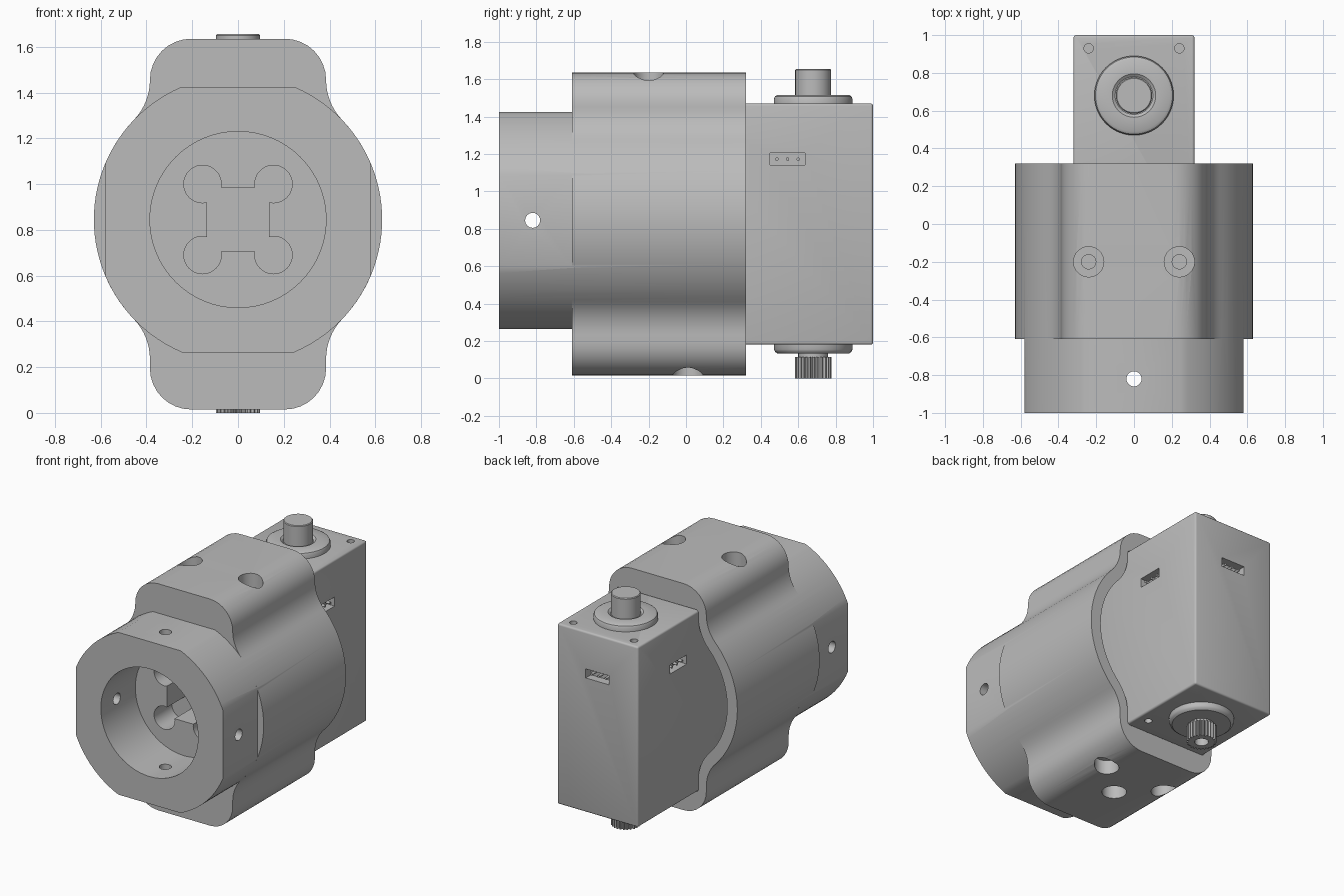
import bpy, bmesh, math
from mathutils import Matrix, Vector

if "Cube" in bpy.data.objects:
    bpy.data.objects.remove(bpy.data.objects["Cube"])

C = 0.845  # height of the main axis

grey = bpy.data.materials.new("plain_grey")
grey.diffuse_color = (0.5, 0.5, 0.5, 1)
grey.use_nodes = True
grey.node_tree.nodes["Principled BSDF"].inputs["Base Color"].default_value = grey.diffuse_color


def finish(name, bm):
    bmesh.ops.recalc_face_normals(bm, faces=bm.faces[:])
    me = bpy.data.meshes.new(name)
    bm.to_mesh(me)
    bm.free()
    me.materials.append(grey)
    ob = bpy.data.objects.new(name, me)
    bpy.context.collection.objects.link(ob)
    return ob


def prism(name, pts, y0, y1):
    """Extrude an x/z outline along y."""
    bm = bmesh.new()
    face = bm.faces.new([bm.verts.new((x, y0, z)) for x, z in pts])
    geo = bmesh.ops.extrude_face_region(bm, geom=[face])["geom"]
    bmesh.ops.translate(bm, vec=(0, y1 - y0, 0),
                        verts=[v for v in geo if isinstance(v, bmesh.types.BMVert)])
    return finish(name, bm)


def rod(name, a, b, r, n=40):
    """Cylinder between two points."""
    a, b = Vector(a), Vector(b)
    bm = bmesh.new()
    rot = (b - a).to_track_quat('Z', 'Y').to_matrix().to_4x4()
    bmesh.ops.create_cone(bm, cap_ends=True, segments=n, radius1=r, radius2=r,
                          depth=(b - a).length,
                          matrix=Matrix.Translation((a + b) / 2) @ rot)
    return finish(name, bm)


def block(name, lo, hi):
    return prism(name, [(lo[0], lo[2]), (hi[0], lo[2]), (hi[0], hi[2]), (lo[0], hi[2])],
                 lo[1], hi[1])


def lathe(name, profile, x, y, n=56):
    """Revolve an r/z profile round a vertical axis."""
    bm = bmesh.new()
    rings = [[bm.verts.new((x + r * math.cos(2 * math.pi * i / n),
                            y + r * math.sin(2 * math.pi * i / n), z))
              for i in range(n)] for r, z in profile]
    for p, q in zip(rings, rings[1:]):
        for i in range(n):
            bm.faces.new((p[i], p[(i + 1) % n], q[(i + 1) % n], q[i]))
    bm.faces.new(rings[0])
    bm.faces.new(rings[-1])
    return finish(name, bm)


def apply(ob, mod):
    bpy.context.view_layer.objects.active = ob
    bpy.ops.object.modifier_apply(modifier=mod.name)


def combine(ob, tool, op='DIFFERENCE'):
    mod = ob.modifiers.new("cut", 'BOOLEAN')
    mod.operation, mod.solver, mod.object = op, 'EXACT', tool
    apply(ob, mod)
    bpy.data.objects.remove(tool)


def smooth(ob, angle=30):
    bpy.ops.object.select_all(action='DESELECT')
    ob.select_set(True)
    bpy.context.view_layer.objects.active = ob
    bpy.ops.object.shade_smooth_by_angle(angle=math.radians(angle))


def arc(cx, cz, r, a0, a1, n):
    return [(cx + r * math.cos(a0 + (a1 - a0) * i / n),
             cz + r * math.sin(a0 + (a1 - a0) * i / n)) for i in range(n + 1)]


def eared_circle(R, half, fillet, corner, top, bottom):
    """Circle with a rounded ear above and below, blended by fillets."""
    cx = half + fillet
    dz = math.sqrt((R + fillet) ** 2 - cx ** 2)
    t = math.atan2(dz, cx)

    def quarter(ear):  # from +x axis up to the ear's top
        return (arc(0, 0, R, 0, t, 14)
                + arc(cx, dz, fillet, t + math.pi, math.pi, 8)[1:]
                + arc(half - corner, ear - corner, corner, 0, math.pi / 2, 8))
    up, down = quarter(top), quarter(bottom)
    pts = up + [(-x, z) for x, z in up[::-1]]
    pts += [(-x, -z) for x, z in down[1:]] + [(x, -z) for x, z in down[:0:-1]]
    return [(x, z + C) for x, z in pts]


# Housing with ears
body = prism("housing", eared_circle(0.63, 0.385, 0.25, 0.18, 0.79, 0.83), -0.61, 0.32)

# Front collar: round with four flats, slightly sunk into the housing
t = math.acos(0.58 / 0.63)
collar_pts = []
for k in range(4):
    collar_pts += arc(0, C, 0.63, k * math.pi / 2 + t, (k + 1) * math.pi / 2 - t, 12)
combine(body, prism("collar", collar_pts, -1.0, -0.5), 'UNION')

# Rear cavity that takes the motor case
combine(body, prism("cavity", eared_circle(0.55, 0.322, 0.3, 0.02, 0.63, 0.67), -0.1, 0.5))

# Front bore and the four-lobed pocket in its floor
combine(body, rod("bore", (0, -1.2, C), (0, -0.61, C), 0.385, 64))
combine(body, block("pocket", (-0.135, -0.8, C - 0.14), (0.135, -0.41, C + 0.14)))
for sx in (-1, 1):
    for sz in (-1, 1):
        x, z = sx * 0.155, C + sz * 0.155
        combine(body, rod("lobe", (x, -0.8, z), (x, -0.41, z), 0.082))

# Cross holes through the collar
combine(body, rod("hole", (-1, -0.82, C), (1, -0.82, C), 0.04, 32))
combine(body, rod("hole", (0, -0.82, C - 1), (0, -0.82, C + 1), 0.04, 32))

# Counterbored screw holes: two on top, three underneath
for x, y, z, d in ((0.24, -0.2, 1.635, -1), (-0.24, -0.2, 1.635, -1),
                   (0.24, 0.01, 0.015, 1), (-0.24, 0.01, 0.015, 1), (0, -0.2, 0.015, 1)):
    combine(body, rod("hole", (x, y, z - d * 0.1), (x, y, z + d * 0.1), 0.08))
    combine(body, rod("hole", (x, y, z), (x, y, z + d * 0.15), 0.038, 24))
smooth(body)

# Motor case
case = block("motor_case", (-0.32, -0.12, 0.18), (0.32, 1.0, 1.47))
bev = case.modifiers.new("bevel", 'BEVEL')
bev.width, bev.segments = 0.013, 3
apply(case, bev)
for sx in (-1, 1):
    x = sx * 0.24
    combine(case, rod("hole", (x, 0.93, 1.40), (x, 0.93, 1.6), 0.025, 24))
    combine(case, rod("hole", (x, 0.43, 0.1), (x, 0.43, 0.25), 0.025, 24))
    # side sockets
    combine(case, block("socket", (sx * 0.32 - 0.06, 0.45, 1.14), (sx * 0.32 + 0.06, 0.635, 1.205)))
combine(case, block("socket", (-0.093, 0.94, 1.14), (0.093, 1.1, 1.205)))  # rear socket
smooth(case)

# Contact pins inside the sockets
for i in (-1, 0, 1):
    for sx in (-1, 1):
        y = 0.543 + i * 0.057
        rod("side_pin", (sx * 0.25, y, 1.172), (sx * 0.31, y, 1.172), 0.009, 12)
    rod("rear_pin", (i * 0.057, 0.93, 1.172), (i * 0.057, 0.99, 1.172), 0.009, 12)

# Top flange and shaft
smooth(lathe("top_flange", [(0.21, 1.46), (0.21, 1.495), (0.204, 1.508), (0.19, 1.516),
                            (0.115, 1.516), (0.10, 1.505)], 0, 0.68))
smooth(lathe("top_shaft", [(0.096, 1.49), (0.096, 1.65), (0.091, 1.655)], 0, 0.68))

# Bottom flange, neck and splined output
smooth(lathe("bottom_flange", [(0.21, 0.19), (0.21, 0.155), (0.204, 0.142), (0.19, 0.132),
                               (0.11, 0.132)], 0, 0.68))
smooth(lathe("output_neck", [(0.08, 0.14), (0.08, 0.10)], 0, 0.68))
bm = bmesh.new()
TEETH = 25
ring = []
for i in range(TEETH * 4):
    r = 0.097 if i % 4 < 2 else 0.084
    a = 2 * math.pi * i / (TEETH * 4)
    ring.append(bm.verts.new((r * math.cos(a), 0.68 + r * math.sin(a), 0)))
geo = bmesh.ops.extrude_face_region(bm, geom=[bm.faces.new(ring)])["geom"]
bmesh.ops.translate(bm, vec=(0, 0, 0.115),
                    verts=[v for v in geo if isinstance(v, bmesh.types.BMVert)])
spline = finish("output_spline", bm)
combine(spline, rod("hole", (0, 0.68, -0.1), (0, 0.68, 0.09), 0.045, 32))
